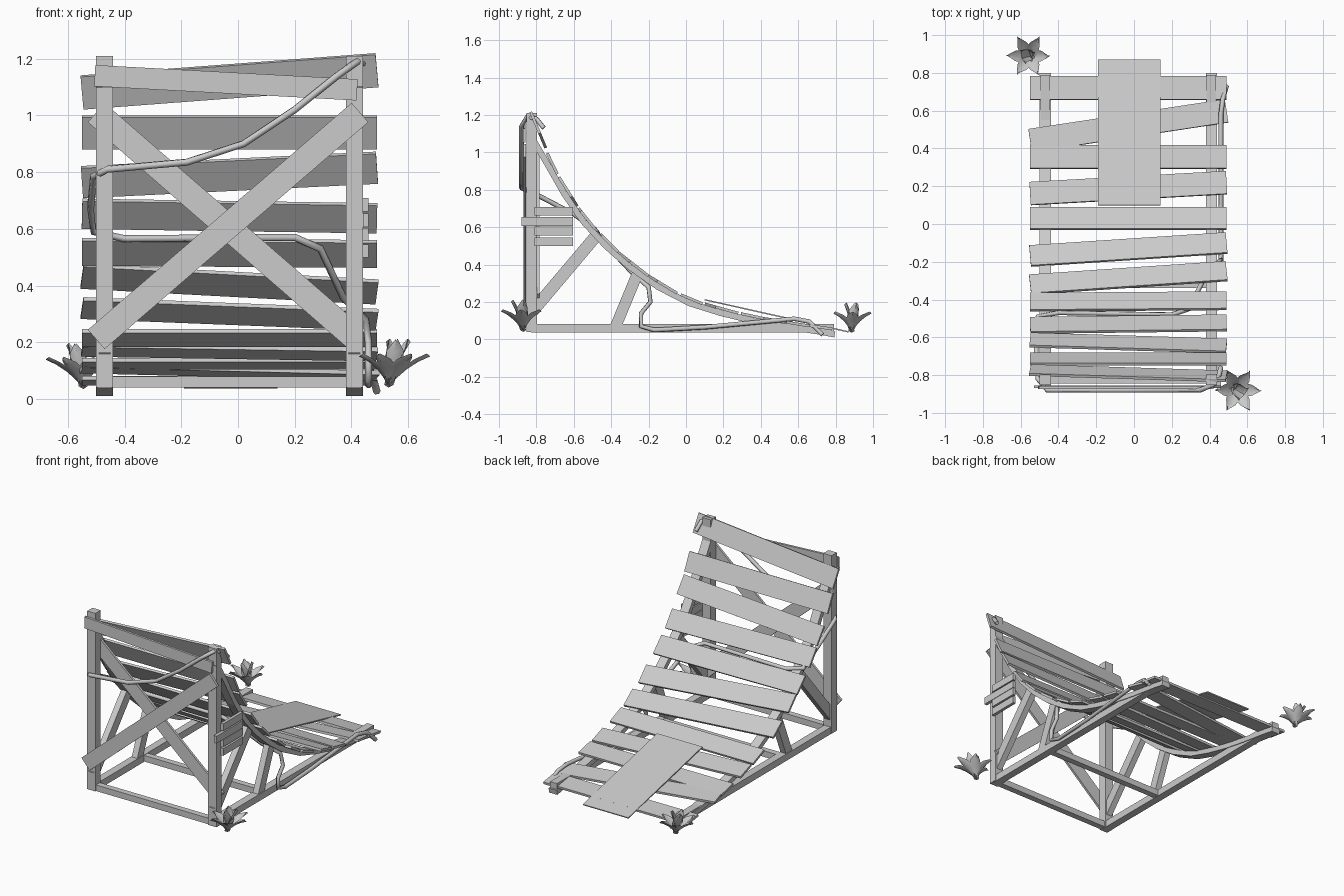
import bpy, bmesh, math
from mathutils import Vector, Matrix

cube = bpy.data.objects.get("Cube")
if cube:
    bpy.data.objects.remove(cube)

grey = bpy.data.materials.new("weathered grey")
grey.use_nodes = True
GREY = (0.6, 0.6, 0.6, 1)
grey.diffuse_color = GREY
grey.node_tree.nodes["Principled BSDF"].inputs["Base Color"].default_value = GREY

LEFT, RIGHT = 0.41, -0.47      # frame sides
MID = (LEFT + RIGHT) / 2


def finish(name, bm):
    mesh = bpy.data.meshes.new(name)
    bm.normal_update()
    bm.to_mesh(mesh)
    bm.free()
    mesh.materials.append(grey)
    ob = bpy.data.objects.new(name, mesh)
    bpy.context.collection.objects.link(ob)
    return ob


def beam(name, a, b, width, depth, side):
    """Box from a to b; depth is measured along side, width across it."""
    a, b, side = Vector(a), Vector(b), Vector(side)
    along = (b - a).normalized()
    across = along.cross(side).normalized()
    side = across.cross(along)
    rot = Matrix((across, side, along)).transposed().to_4x4()
    size = Matrix.Diagonal((width, depth, (b - a).length, 1))
    bm = bmesh.new()
    bmesh.ops.create_cube(bm, size=1, matrix=Matrix.Translation((a + b) / 2) @ rot @ size)
    return finish(name, bm)


def tube(name, points, radius):
    curve = bpy.data.curves.new(name, "CURVE")
    curve.dimensions = "3D"
    curve.bevel_depth = radius
    curve.bevel_resolution = 1
    curve.use_fill_caps = True
    spline = curve.splines.new("POLY")
    spline.points.add(len(points) - 1)
    for p, co in zip(spline.points, points):
        p.co = (*co, 1)
    curve.materials.append(grey)
    ob = bpy.data.objects.new(name, curve)
    bpy.context.collection.objects.link(ob)


X, Y = (1, 0, 0), (0, 1, 0)

# Slats: middle y and z, then twist across the deck (rise of the left end along the slope)
slats = [(-0.79, 1.12, 0.085), (-0.715, 0.94, 0), (-0.63, 0.79, 0.06), (-0.53, 0.645, -0.02),
         (-0.41, 0.515, -0.01), (-0.285, 0.405, -0.09), (-0.135, 0.3, -0.08), (0.03, 0.215, 0),
         (0.19, 0.165, 0.06), (0.355, 0.125, 0), (0.52, 0.095, 0.16), (0.72, 0.065, 0)]
deck = [Vector((0, y, z)) for y, z, _ in slats]
for i, (y, z, twist) in enumerate(slats):
    slope = (deck[min(i + 1, len(deck) - 1)] - deck[max(i - 1, 0)]).normalized()
    if twist and i < 8:
        shift = slope * (-twist / 2)
    else:
        shift = slope * (twist / 2)
    normal = Vector(X).cross(slope)
    a = Vector((-0.55, y, z)) - shift
    b = Vector((0.49, y, z)) + shift
    beam(f"slat_{i + 1}", a, b, 0.125, 0.015, normal)

# Frame on both sides
rail_path = [Vector((0, -0.82, 1.12))] + deck[1:] + [Vector((0, 0.8, 0.05))]
for side, x in (("left", LEFT), ("right", RIGHT)):
    beam(f"{side}_post", (x, -0.825, 0.04), (x, -0.825, 1.21), 0.06, 0.055, Y)
    beam(f"{side}_ground_rail", (x, -0.83, 0.06), (x, 0.79, 0.06), 0.045, 0.05, X)
    beam(f"{side}_back_brace", (x, -0.83, 0.14), (x, -0.475, 0.56), 0.065, 0.04, X)
    beam(f"{side}_short_brace", (x, -0.38, 0.06), (x, -0.26, 0.35), 0.06, 0.04, X)
    # Curved side rail swept under the slats
    bm = bmesh.new()
    rings = []
    for i, p in enumerate(rail_path):
        t = (rail_path[min(i + 1, len(rail_path) - 1)] - rail_path[max(i - 1, 0)]).normalized()
        down = t.cross(Vector(X))
        down = down if down.z < 0 else -down
        rings.append([bm.verts.new(p + Vector((x + dx, 0, 0)) + down * d)
                      for dx, d in ((-0.03, 0.008), (0.03, 0.008), (0.03, 0.04), (-0.03, 0.04))])
    for r, s in zip(rings, rings[1:]):
        for k in range(4):
            bm.faces.new((r[k], r[(k + 1) % 4], s[(k + 1) % 4], s[k]))
    bm.faces.new(rings[0])
    bm.faces.new(rings[-1])
    bmesh.ops.recalc_face_normals(bm, faces=bm.faces)
    finish(f"{side}_curved_rail", bm)

# Cross members
beam("front_ground_bar", (RIGHT, -0.825, 0.06), (LEFT, -0.825, 0.06), 0.04, 0.04, Y)
beam("middle_ground_bar", (RIGHT, -0.32, 0.06), (LEFT, -0.32, 0.06), 0.04, 0.04, Y)
beam("front_top_board", (-0.505, -0.865, 1.14), (0.42, -0.865, 1.09), 0.075, 0.015, Y)
beam("cross_brace_front", (-0.5, -0.862, 0.21), (0.43, -0.862, 1.01), 0.09, 0.015, Y)
beam("cross_brace_rear", (-0.5, -0.79, 1.01), (0.42, -0.79, 0.21), 0.09, 0.015, Y)

# Loose boards nailed on the left post
for i, (y, z) in enumerate(((-0.81, 0.685), (-0.88, 0.63), (-0.81, 0.58), (-0.81, 0.522))):
    beam(f"side_board_{i + 1}", (0.45, y, z), (0.45, -0.605, z), 0.047, 0.02, X)

# Loose plank lying on the foot end
beam("loose_plank", (-0.025, 0.1, 0.212), (-0.025, 0.87, 0.04), 0.33, 0.007, (0, 0.2, 1))

# Creeping vine
tube("vine", [(0.46, -0.76, 1.13), (0.45, -0.8, 1.18), (0.42, -0.85, 1.19), (0.35, -0.88, 1.14),
              (0.2, -0.88, 1.02), (0.02, -0.88, 0.9), (-0.18, -0.88, 0.835), (-0.46, -0.88, 0.81),
              (-0.51, -0.82, 0.785), (-0.52, -0.6, 0.67), (-0.51, -0.49, 0.59), (-0.4, -0.47, 0.565),
              (0.2, -0.48, 0.57), (0.29, -0.45, 0.53), (0.37, -0.29, 0.36), (0.45, -0.2, 0.28),
              (0.46, -0.19, 0.2), (0.46, -0.24, 0.14), (0.46, -0.24, 0.07), (0.46, -0.17, 0.05),
              (0.46, 0.1, 0.065), (0.46, 0.58, 0.11), (0.47, 0.66, 0.095), (0.49, 0.73, 0.025)], 0.013)


def flower(name, base, lean, size):
    """Cupped petals in an upright inner ring and a spread outer ring."""
    bm = bmesh.new()
    widths = (0.12, 0.32, 0.42, 0.34, 0.03)
    lean = Vector(lean)
    for count, spread, offset in ((3, 0.3, 0.4), (6, 0.85, 0)):
        for n in range(count):
            turn = Matrix.Rotation(offset + n * math.tau / count, 3, "Z")
            rows, pos = [], Vector((0, 0, 0))
            for k, w in enumerate(widths):
                row = [turn @ (pos + Vector((c * c * -0.08, c * w * 0.5, c * c * 0.06))) for c in (-1, 0, 1)]
                rows.append([bm.verts.new(Vector(base) + size * (v + lean * v.z)) for v in row])
                tilt = spread * (0.7 + 0.2 * k)
                pos = pos + 0.25 * Vector((math.sin(tilt), 0, math.cos(tilt)))
            for r, s in zip(rows, rows[1:]):
                for k in range(2):
                    bm.faces.new((r[k], r[k + 1], s[k + 1], s[k]))
    ob = finish(name, bm)
    for poly in ob.data.polygons:
        poly.use_smooth = True


flower("front_flower", (0.53, -0.87, 0.04), (0.2, -0.1, 0), 0.17)
flower("rear_flower", (-0.545, 0.885, 0.035), (-0.15, 0.05, 0), 0.16)
